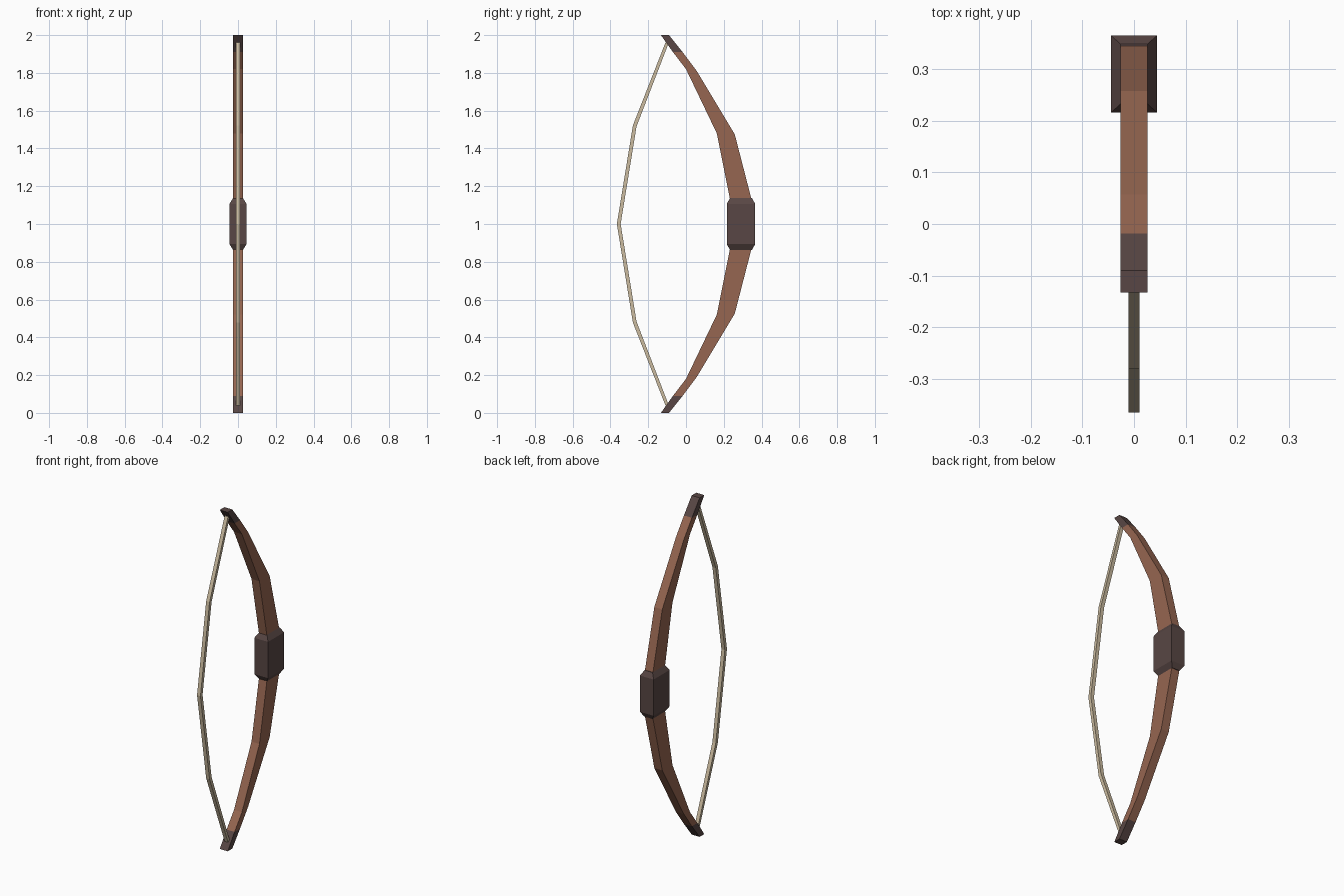
import bpy, bmesh

if "Cube" in bpy.data.objects:
    bpy.data.objects.remove(bpy.data.objects["Cube"])


def material(name, rgb):
    m = bpy.data.materials.new(name)
    m.diffuse_color = (*rgb, 1)
    m.use_nodes = True
    m.node_tree.nodes["Principled BSDF"].inputs["Base Color"].default_value = m.diffuse_color
    return m


wood = material("brown wood", (0.305, 0.133, 0.082))
dark = material("dark leather", (0.098, 0.062, 0.058))
cord = material("pale cord", (0.60, 0.50, 0.35))


def loft(name, sections, mat, cap_start=True):
    """Rectangular loft; each section is (inner yz, outer yz, half width in x)."""
    bm = bmesh.new()
    rings = []
    for (yi, zi), (yo, zo), w in sections:
        rings.append([bm.verts.new(p) for p in
                      ((-w, yi, zi), (w, yi, zi), (w, yo, zo), (-w, yo, zo))])
    for a, b in zip(rings, rings[1:]):
        for i in range(4):
            j = (i + 1) % 4
            bm.faces.new((a[i], a[j], b[j], b[i]))
    if cap_start:
        bm.faces.new(rings[0][::-1])
    bm.faces.new(rings[-1])
    bmesh.ops.recalc_face_normals(bm, faces=bm.faces)
    me = bpy.data.meshes.new(name)
    bm.to_mesh(me)
    bm.free()
    me.materials.append(mat)
    ob = bpy.data.objects.new(name, me)
    bpy.context.collection.objects.link(ob)
    return ob


def flip(sections):
    return [((a[0], 2 - a[1]), (b[0], 2 - b[1]), w) for a, b, w in sections]


W = 0.026
# limbs, from the grip out to the tip, and dark nocks at the ends
limb = [((0.233, 1.13), (0.347, 1.13), W),
        ((0.163, 1.48), (0.258, 1.475), W),
        ((0.0, 1.82), (0.057, 1.81), W),
        ((-0.069, 1.91), (-0.018, 1.91), W)]
nock = [limb[-1], ((-0.133, 2.0), (-0.09, 2.0), W)]
for side, f in (("upper", lambda s: s), ("lower", flip)):
    loft(side + "_limb", f(limb), wood)
    loft(side + "_nock", f(nock), dark)

# grip with bevelled ends
grip_half = [((0.233, 1.137), (0.349, 1.137), W),
             ((0.216, 1.107), (0.366, 1.107), 0.045)]
loft("grip", grip_half + flip(grip_half)[::-1], dark)

# bowstring bending toward the archer
string_half = [((-0.109, 1.96), (-0.091, 1.96), 0.011),
               ((-0.281, 1.522), (-0.262, 1.516), 0.011)]
middle = [((-0.366, 1.0), (-0.346, 1.0), 0.011)]
loft("bowstring", string_half + middle + flip(string_half)[::-1], cord)
